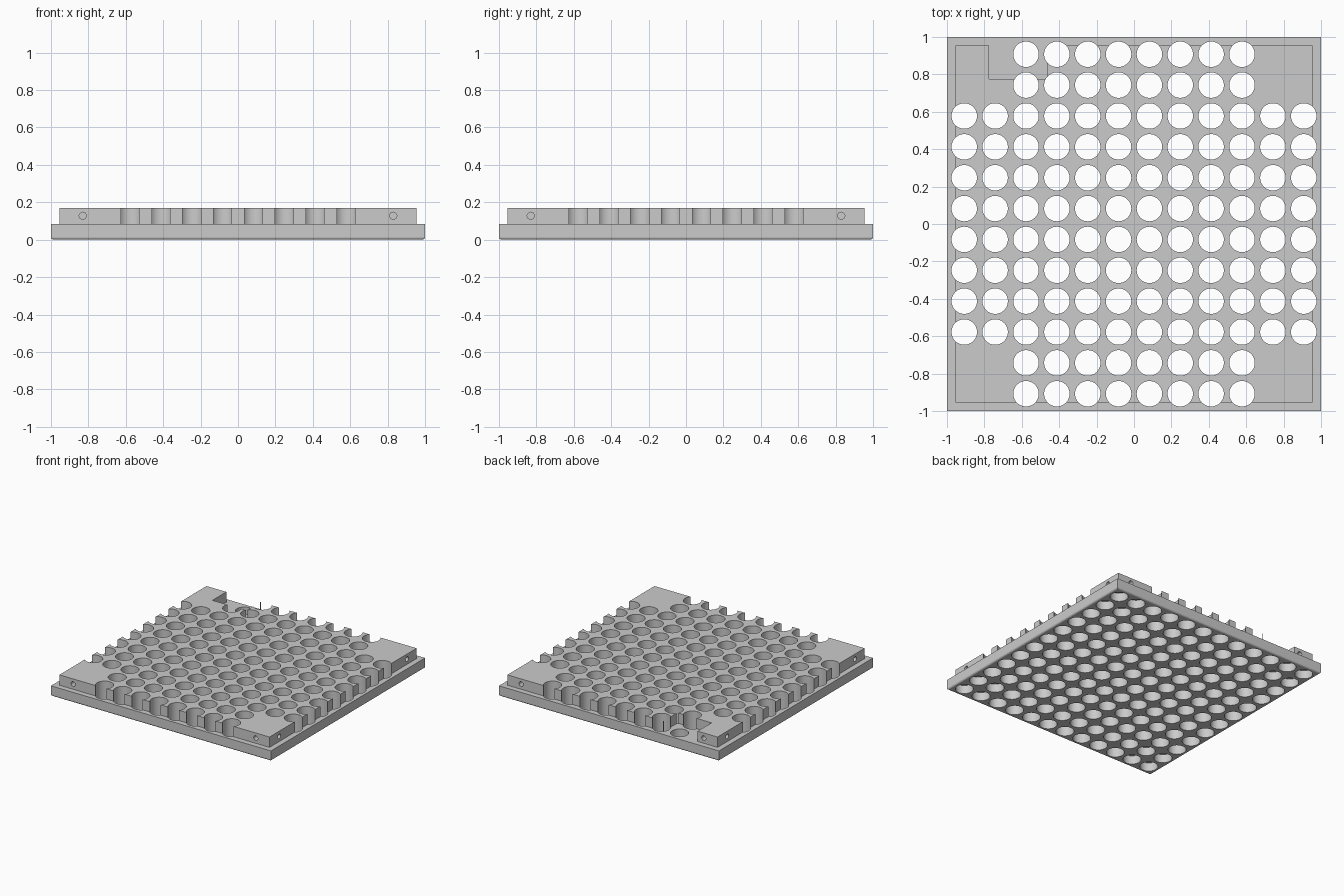
import bpy, bmesh, math
from mathutils import Matrix, Vector

if "Cube" in bpy.data.objects:
    bpy.data.objects.remove(bpy.data.objects["Cube"])

PITCH, COUNT, RADIUS = 0.165, 12, 0.068
STEP, TOP, UPPER, FILLET = 0.085, 0.17, 0.955, 0.015

grey = bpy.data.materials.new("plain_grey")
grey.use_nodes = True
colour = (0.6, 0.6, 0.6, 1)
grey.diffuse_color = colour
grey.node_tree.nodes["Principled BSDF"].inputs["Base Color"].default_value = colour


def make_object(name, bm):
    bmesh.ops.recalc_face_normals(bm, faces=bm.faces)
    mesh = bpy.data.meshes.new(name)
    bm.to_mesh(mesh)
    bm.free()
    mesh.materials.append(grey)
    obj = bpy.data.objects.new(name, mesh)
    bpy.context.collection.objects.link(obj)
    return obj


def add_cylinder(bm, start, end, radius, segments):
    start, end = Vector(start), Vector(end)
    axis = end - start
    turn = axis.to_track_quat("Z", "Y").to_matrix().to_4x4()
    bmesh.ops.create_cone(bm, cap_ends=True, segments=segments, radius1=radius,
                          radius2=radius, depth=axis.length,
                          matrix=Matrix.Translation((start + end) / 2) @ turn)


def carve(body, cutter):
    cutter.hide_render = True
    mod = body.modifiers.new("carve", "BOOLEAN")
    mod.operation, mod.solver, mod.object = "DIFFERENCE", "EXACT", cutter
    bpy.ops.object.select_all(action="DESELECT")
    bpy.context.view_layer.objects.active = body
    body.select_set(True)
    bpy.ops.object.modifier_apply(modifier=mod.name)
    bpy.data.objects.remove(cutter)


# Stepped square tile with a rounded lower rim, stacked from square rings
profile = []
for i in range(5):
    a = math.radians(90 * i / 4)
    profile.append((1 - FILLET + FILLET * math.sin(a), FILLET * (1 - math.cos(a))))
profile += [(1, STEP), (UPPER, STEP), (UPPER, TOP)]
bm = bmesh.new()
rings = [[bm.verts.new((sx * h, sy * h, z)) for sx, sy in
          ((-1, -1), (1, -1), (1, 1), (-1, 1))] for h, z in profile]
for low, high in zip(rings, rings[1:]):
    for i in range(4):
        j = (i + 1) % 4
        bm.faces.new((low[i], low[j], high[j], high[i]))
bm.faces.new(rings[0])
bm.faces.new(rings[-1])
tile = make_object("perforated_tile", bm)

# Notch in the rear edge of the raised deck
bm = bmesh.new()
bmesh.ops.create_cube(bm, size=1, matrix=Matrix.Translation((-0.62, 0.94, STEP + 0.1))
                      @ Matrix.Diagonal((0.31, 0.33, 0.2, 1)))
carve(tile, make_object("notch_cutter", bm))

# Round holes: open through the cross, blind under the four corners
bm = bmesh.new()
places = [(i - (COUNT - 1) / 2) * PITCH for i in range(COUNT)]
for x in places:
    for y in places:
        corner = min(abs(x), abs(y)) > 0.65
        add_cylinder(bm, (x, y, -0.1), (x, y, 0.07 if corner else 0.3), RADIUS, 48)
carve(tile, make_object("hole_cutter", bm))

# Small screw holes in the sides of each corner block
bm = bmesh.new()
for side in (-1, 1):
    for place in (-0.83, 0.83):
        add_cylinder(bm, (place, side * 1.1, 0.128), (place, side * 0.855, 0.128), 0.019, 40)
        add_cylinder(bm, (side * 1.1, place, 0.128), (side * 0.855, place, 0.128), 0.019, 40)
carve(tile, make_object("screw_hole_cutter", bm))

# Smooth hole walls, crisp edges
bpy.ops.object.select_all(action="DESELECT")
bpy.context.view_layer.objects.active = tile
tile.select_set(True)
bpy.ops.object.shade_smooth_by_angle(angle=math.radians(10))
